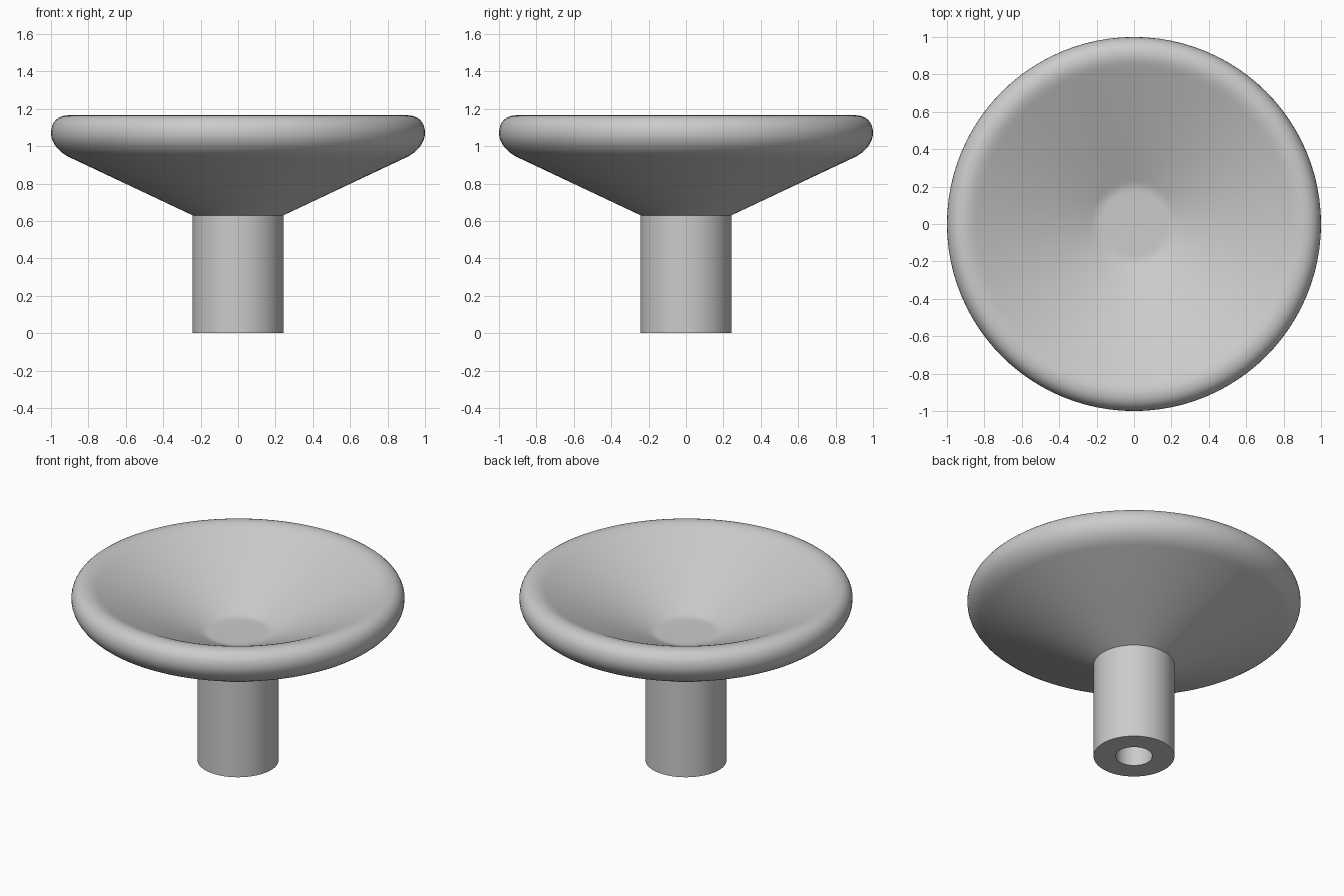
import bpy, bmesh, math
from mathutils import Vector

cube = bpy.data.objects.get("Cube")
if cube:
    bpy.data.objects.remove(cube)

grey = bpy.data.materials.new("light grey")
grey.use_nodes = True
colour = (0.6, 0.6, 0.6, 1)
grey.diffuse_color = colour
grey.node_tree.nodes["Principled BSDF"].inputs["Base Color"].default_value = colour


def curve(start, a, b, end, steps=8):
    """Points along a cubic curve in the (radius, height) plane."""
    pts = []
    for i in range(steps + 1):
        t = i / steps
        u = 1 - t
        pts.append(tuple(u**3 * s + 3 * u * u * t * p + 3 * u * t * t * q + t**3 * e
                         for s, p, q, e in zip(start, a, b, end)))
    return pts


def lathe(name, profile, segments=96):
    """Revolve a profile around z; it begins and ends on the axis."""
    bm = bmesh.new()
    verts = [bm.verts.new((r, 0, z)) for r, z in profile]
    edges = [bm.edges.new(pair) for pair in zip(verts, verts[1:])]
    bmesh.ops.spin(bm, geom=verts + edges, cent=(0, 0, 0), axis=(0, 0, 1),
                   angle=math.tau, steps=segments)
    bmesh.ops.remove_doubles(bm, verts=bm.verts[:], dist=0.0005)
    bmesh.ops.recalc_face_normals(bm, faces=bm.faces[:])
    mesh = bpy.data.meshes.new(name)
    bm.to_mesh(mesh)
    bm.free()
    mesh.materials.append(grey)
    obj = bpy.data.objects.new(name, mesh)
    bpy.context.collection.objects.link(obj)
    bpy.ops.object.select_all(action='DESELECT')
    obj.select_set(True)
    bpy.context.view_layer.objects.active = obj
    bpy.ops.object.shade_smooth_by_angle(angle=math.radians(22))
    return obj


# Stem with a blind hole in its foot, then the flared underside
bore = [(0, 0.6), (0.11, 0.6), (0.11, 0)]
stem = [(0.243, 0), (0.243, 0.63)]
# Rounded rim: lower flank, upper flank, inner lip
rim = curve((0.9, 0.94), (0.955, 0.966), (1, 1.015), (1, 1.07))
rim += curve((1, 1.07), (1, 1.125), (0.965, 1.165), (0.91, 1.165))[1:]
rim += curve((0.91, 1.165), (0.885, 1.165), (0.865, 1.158), (0.835, 1.145))[1:]
# Conical bowl easing into a flat floor
floor = curve((0.24, 0.868), (0.215, 0.857), (0.2, 0.85), (0.165, 0.85), 6)
lathe("dish_knob", bore + stem + rim + floor + [(0, 0.85)])
